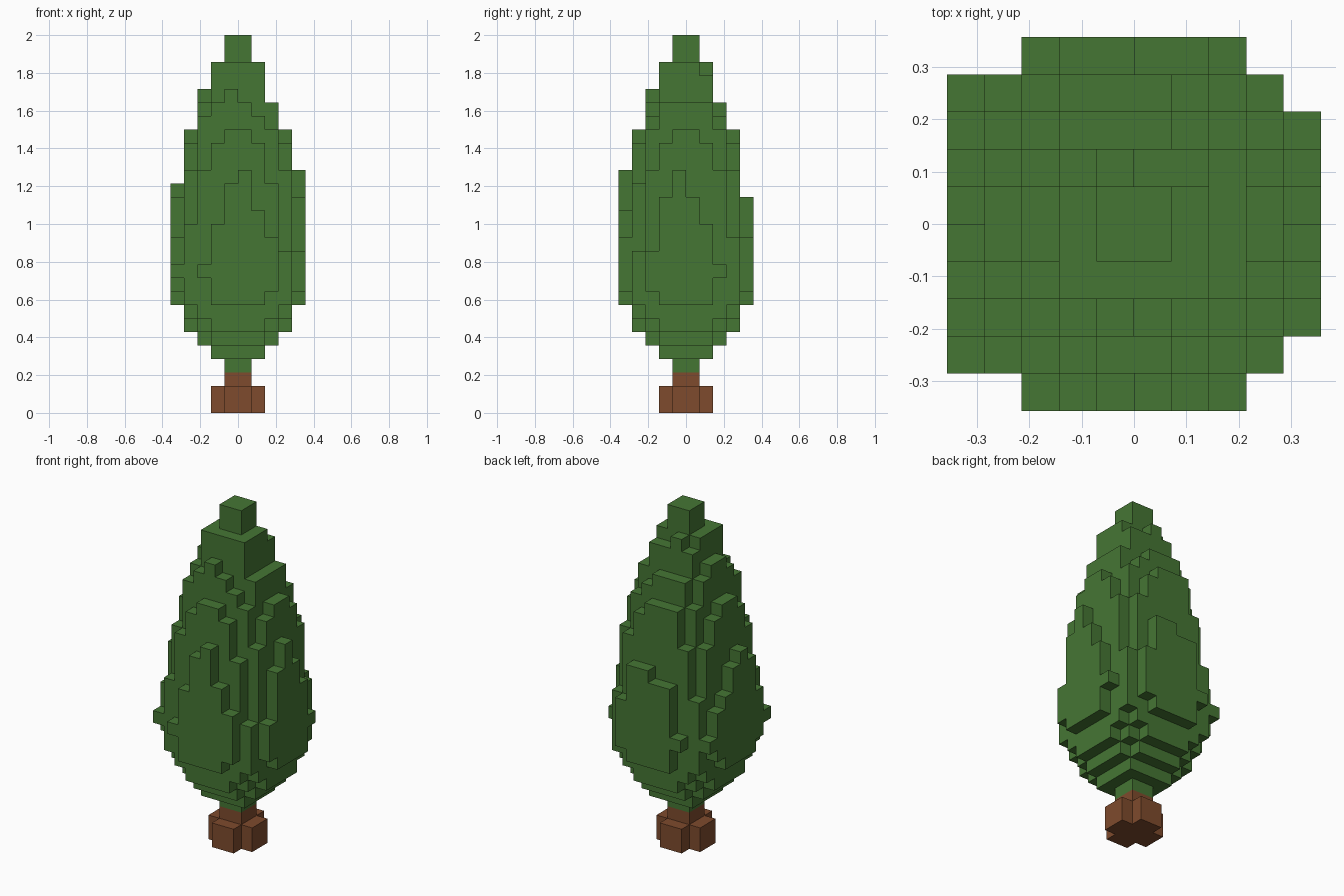
import bpy
import bmesh
import math
from mathutils import Vector

if "Cube" in bpy.data.objects:
    bpy.data.objects.remove(bpy.data.objects["Cube"], do_unlink=True)

CELL = 2 / 28  # size of one block


def make_material(name, rgb):
    mat = bpy.data.materials.new(name)
    mat.use_nodes = True
    mat.diffuse_color = (*rgb, 1)
    bsdf = mat.node_tree.nodes["Principled BSDF"]
    bsdf.inputs["Base Color"].default_value = (*rgb, 1)
    bsdf.inputs["Roughness"].default_value = 0.9
    return mat


def block_object(name, cells, mat):
    """Outer skin of a set of unit blocks, with flat areas merged."""
    bm = bmesh.new()
    for cell in cells:
        center = Vector(cell) + Vector((0.5, 0.5, 0.5))
        for axis in range(3):
            for sign in (-1, 1):
                near = list(cell)
                near[axis] += sign
                if tuple(near) in cells:
                    continue
                corners = []
                for a, b in ((-1, -1), (1, -1), (1, 1), (-1, 1)):
                    off = Vector((0, 0, 0))
                    off[axis] = sign * 0.5
                    off[(axis + 1) % 3] = a * 0.5
                    off[(axis + 2) % 3] = b * 0.5
                    corners.append(bm.verts.new((center + off) * CELL))
                bm.faces.new(corners if sign > 0 else corners[::-1])
    bmesh.ops.remove_doubles(bm, verts=bm.verts, dist=CELL * 0.01)
    bmesh.ops.dissolve_limit(bm, angle_limit=math.radians(1),
                             verts=bm.verts, edges=bm.edges)
    mesh = bpy.data.meshes.new(name)
    bm.to_mesh(mesh)
    bm.free()
    mesh.materials.append(mat)
    obj = bpy.data.objects.new(name, mesh)
    bpy.context.collection.objects.link(obj)
    return obj


leaf_green = make_material("leaf green", (0.06, 0.18, 0.034))
bark_brown = make_material("bark brown", (0.21, 0.07, 0.026))

# Top height of each foliage column in blocks, rows from front to back
TOPS = (
    (0, 0, 11, 14, 17, 18, 15, 13, 0, 0),
    (11, 14, 18, 20, 21, 21, 20, 17, 12, 0),
    (13, 18, 22, 23, 24, 23, 22, 21, 18, 12),
    (16, 20, 23, 26, 26, 26, 26, 23, 20, 16),
    (17, 21, 24, 26, 28, 28, 26, 23, 21, 18),
    (16, 21, 24, 26, 28, 28, 26, 23, 21, 16),
    (14, 20, 23, 25, 26, 25, 25, 23, 20, 14),
    (13, 18, 21, 23, 23, 23, 22, 21, 18, 11),
    (11, 14, 18, 21, 21, 21, 20, 18, 13, 0),
    (0, 0, 11, 15, 15, 16, 16, 13, 0, 0),
)
RING_BOTTOM = {1: 3, 2: 4, 3: 5, 4: 6, 5: 8}   # underside rises outward
CORNER_RISE = {1: 0, 2: 0, 3: 1, 4: 2, 5: 3}   # and toward the corners


def ring(i):
    return i + 1 if i >= 0 else -i


# Foliage: stepped columns between the underside and the top heights
foliage = set()
for row, heights in enumerate(TOPS):
    for col, top in enumerate(heights):
        x, y = col - 5, row - 5
        inner, outer = sorted((ring(x), ring(y)))
        bottom = RING_BOTTOM[outer] + CORNER_RISE[inner]
        if top == 11:
            bottom = 10  # single-block tips
        foliage.update((x, y, z) for z in range(bottom, top))
block_object("foliage", foliage, leaf_green)

# Trunk: square post with a cross-shaped foot
trunk = {(x, y, z) for x in range(-2, 2) for y in range(-2, 2) for z in range(3)
         if max(ring(x), ring(y)) == 1 or (z < 2 and min(ring(x), ring(y)) == 1)}
block_object("trunk", trunk, bark_brown)
